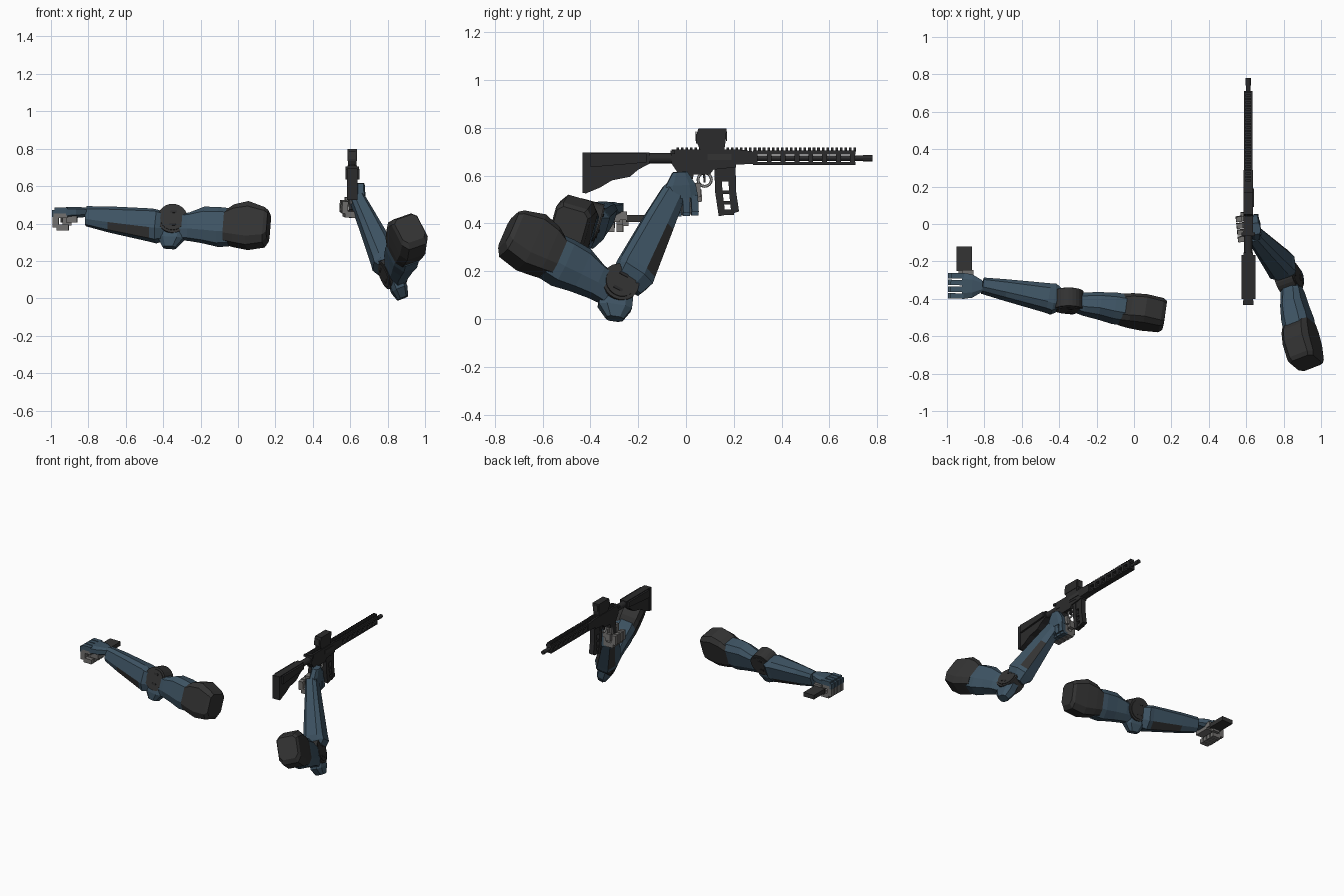
import bpy, bmesh, math
from mathutils import Vector, Matrix

if "Cube" in bpy.data.objects:
    bpy.data.objects.remove(bpy.data.objects["Cube"])


def material(name, rgb):
    m = bpy.data.materials.new(name)
    m.use_nodes = True
    m.diffuse_color = (*rgb, 1)
    bsdf = m.node_tree.nodes["Principled BSDF"]
    bsdf.inputs["Base Color"].default_value = (*rgb, 1)
    bsdf.inputs["Roughness"].default_value = 0.7
    return m


BLUE = material("steel blue armour", (0.048, 0.088, 0.126))
DARK = material("dark grey plating", (0.033, 0.033, 0.033))
GUN = material("gunmetal black", (0.024, 0.024, 0.025))
GREY = material("finger grey", (0.17, 0.165, 0.16))
SILVER = material("light grey metal", (0.4, 0.4, 0.4))
GUN_X = 0.611


def finish(name, bm, *mats):
    bmesh.ops.recalc_face_normals(bm, faces=bm.faces)
    mesh = bpy.data.meshes.new(name)
    bm.to_mesh(mesh)
    bm.free()
    for m in mats:
        mesh.materials.append(m)
    ob = bpy.data.objects.new(name, mesh)
    bpy.context.collection.objects.link(ob)


def box(name, lo, hi, mat, matrix=Matrix()):
    lo, hi = Vector(lo), Vector(hi)
    bm = bmesh.new()
    bmesh.ops.create_cube(bm, size=1)
    size = Matrix.Diagonal((*(hi - lo), 1))
    bm.transform(matrix @ Matrix.Translation((lo + hi) / 2) @ size)
    finish(name, bm, mat)


def gun_box(name, width, y0, y1, z0, z1, mat=GUN):
    box(name, (GUN_X - width / 2, y0, z0), (GUN_X + width / 2, y1, z1), mat)


def cylinder(name, centre, axis, radius, length, mat, sides=24):
    bm = bmesh.new()
    bmesh.ops.create_cone(bm, cap_ends=True, segments=sides, radius1=radius,
                          radius2=radius, depth=length)
    turn = Vector((0, 0, 1)).rotation_difference(Vector(axis)).to_matrix().to_4x4()
    bm.transform(Matrix.Translation(centre) @ turn)
    finish(name, bm, mat)


def prism(name, outline, width, mat=GUN):
    """Extrude a (y, z) outline symmetrically along x."""
    bm = bmesh.new()
    rings = [[bm.verts.new((GUN_X + s * width / 2, y, z)) for y, z in outline] for s in (-1, 1)]
    n = len(outline)
    for i in range(n):
        j = (i + 1) % n
        bm.faces.new((rings[0][i], rings[0][j], rings[1][j], rings[1][i]))
    for r in rings:
        bm.faces.new(r)
    finish(name, bm, mat)


def loft(name, origin, direction, up, stations, mat, panel=None, k=0.55):
    """Chamfered shell; stations are (distance, width, extent up, extent down)."""
    d = Vector(direction).normalized()
    u = Vector(up)
    u = (u - d * u.dot(d)).normalized()
    a = u.cross(d)
    bm = bmesh.new()
    rings = []
    for dist, w, hi, lo in stations:
        h = w / 2
        section = [(h, hi * k), (h * k, hi), (-h * k, hi), (-h, hi * k),
                   (-h, -lo * k), (-h * k, -lo), (h * k, -lo), (h, -lo * k)]
        rings.append([bm.verts.new(Vector(origin) + d * dist + a * p + u * q) for p, q in section])
    for r in range(len(rings) - 1):
        for i in range(8):
            j = (i + 1) % 8
            f = bm.faces.new((rings[r][i], rings[r][j], rings[r + 1][j], rings[r + 1][i]))
            # dark panels on the two lower chamfers along one stretch
            if r == panel and i in (4, 6):
                f.material_index = 1
    bm.faces.new(rings[0])
    bm.faces.new(rings[-1])
    finish(name, bm, mat, DARK)


def arm(side, shoulder, elbow, wrist, axis):
    S, E, W, A = (Vector(v) for v in (shoulder, elbow, wrist, axis))
    A.normalize()
    up_dir, fore_dir = (S - E).normalized(), (W - E).normalized()
    up_in, fore_in = A.cross(up_dir), fore_dir.cross(A)
    reach = (W - E).length
    loft(side + "_upper_arm", E, up_dir, up_in,
         [(0.0, .07, .03, .10), (.09, .11, .04, .10), (.17, .125, .075, .11),
          (.25, .145, .075, .125), (.31, .145, .07, .12)], BLUE)
    loft(side + "_shoulder_cap", E, up_dir, up_in,
         [(.285, .145, .055, .11), (.335, .155, .09, .12), (.41, .158, .11, .132),
          (.50, .155, .08, .115), (.52, .135, .065, .085)], DARK, k=0.68)
    loft(side + "_forearm", E, fore_dir, fore_in,
         [(.02, .075, .03, .10), (.08, .15, .045, .12), (.11, .14, .05, .115),
          (.34, .10, .05, .08), (reach - .02, .075, .045, .055)], BLUE, panel=2)
    outward = -(up_in + fore_in * .3)
    loft(side + "_elbow_guard", E, outward, fore_dir,
         [(.02, .08, .07, .07), (.10, .085, .07, .07), (.15, .06, .04, .03)], BLUE)
    # elbow joint with a raised hub and two slots on each face
    cylinder(side + "_elbow_joint", E, A, .08, .10, DARK)
    for s, label in ((-1, "inner"), (1, "outer")):
        c = E + A * s * .051
        cylinder(f"{side}_{label}_elbow_hub", c, A, .066, .008, DARK)
        for t in (-1, 1):
            frame = Matrix((up_dir, A.cross(up_dir), A)).transposed().to_4x4()
            frame.translation = c + up_in * .035 * t
            box(f"{side}_{label}_elbow_slot", (-.02, -.006, -.006), (.02, .006, .006), GUN, frame)


def hand(side, origin, direction, back, thumb):
    d = Vector(direction).normalized()
    n = Vector(back)
    n = (n - d * n.dot(d)).normalized()
    frame = Matrix((d, n.cross(d), n)).transposed().to_4x4()
    frame.translation = origin
    loft(side + "_hand_back", origin, d, n,
         [(-.02, .06, .02, .03), (.035, .125, .024, .035), (.09, .14, .022, .04)], BLUE)
    box(side + "_palm", (.03, -.055, -.06), (.09, .055, -.025), GREY, frame)
    for i in range(4):
        y = (i - 1.5) * .036
        name = f"{side}_finger_{i + 1}"
        for part, x0, x1, z0, z1, m in (("plate", .08, .15, -.012, .02, BLUE),
                                        ("base", .08, .155, -.035, -.012, GREY),
                                        ("knuckle", .148, .165, -.03, .008, BLUE),
                                        ("middle", .128, .162, -.085, -.03, GREY),
                                        ("tip", .075, .14, -.102, -.07, GREY)):
            box(f"{name}_{part}", (x0, y - .0145, z0), (x1, y + .0145, z1), m, frame)
    y0, y1 = sorted((thumb * .05, thumb * .085))
    box(side + "_thumb_base", (.03, y0, -.05), (.09, y1, -.015), GREY, frame)
    y0, y1 = sorted((thumb * .065, thumb * .09))
    box(side + "_thumb_tip", (.06, y0, -.075), (.11, y1, -.035), GREY, frame)


# Two arms: one stretched along x, one bent up to the rifle grip
arm("far", (.05, -.47, .40), (-.35, -.41, .415), (-.83, -.325, .445), (0, -.96, .27))
hand("far", (-.83, -.332, .465), (-1, .01, 0), (0, 0, 1), -1)
box("thumb_plate", (-.95, -.25, .405), (-.865, -.12, .435), DARK)
arm("near", (.895, -.635, .325), (.825, -.288, .14), (.63, -.045, .55), (-.9, -.31, -.33))
hand("near", (.655, -.024, .595), (-.03, .05, -1), (1, .1, 0), 1)

# Rifle stock and receiver
prism("stock", [(-.432, .697), (-.152, .697), (-.152, .65), (-.2, .625), (-.235, .595),
                (-.31, .58), (-.36, .55), (-.42, .525), (-.432, .53)], .05)
prism("stock_cheek", [(-.40, .692), (-.165, .692), (-.165, .655), (-.40, .635)], .075)
prism("butt_pad", [(-.434, .695), (-.41, .695), (-.41, .53), (-.434, .527)], .056)
cylinder("buffer_tube", (GUN_X, -.09, .672), (0, 1, 0), .022, .2, GUN, 16)
prism("lower_receiver", [(-.06, .69), (.21, .69), (.21, .635), (.115, .625), (.1, .605),
                         (-.03, .605), (-.06, .65)], .05)
prism("upper_receiver", [(-.06, .71), (.215, .71), (.29, .70), (.29, .65), (.2, .645),
                         (-.05, .66)], .052)
gun_box("charging_handle", .07, -.065, -.045, .69, .705)
box("ejection_port", (GUN_X + .025, .09, .665), (GUN_X + .03, .19, .69), DARK)
prism("pistol_grip", [(-.03, .62), (.035, .62), (.005, .465), (-.05, .475)], .04)

# Trigger group
bpy.ops.mesh.primitive_torus_add(location=(GUN_X, .078, .583), rotation=(0, math.pi / 2, 0),
                                 major_radius=.028, minor_radius=.006,
                                 major_segments=16, minor_segments=6)
guard = bpy.context.object
guard.name = "trigger_guard"
guard.data.materials.append(SILVER)
prism("trigger", [(.07, .61), (.08, .61), (.082, .572), (.074, .572)], .012)

# Open-sided magazine
prism("magazine_rear", [(.118, .645), (.145, .645), (.153, .53), (.165, .435), (.137, .43), (.122, .53)], .036)
prism("magazine_front", [(.175, .645), (.207, .645), (.21, .53), (.222, .45), (.19, .44), (.18, .53)], .036)
for z, h in ((.61, .07), (.53, .014), (.487, .014), (.447, .022)):
    gun_box("magazine_bar", .03, .14, .2, z - h / 2, z + h / 2)

# Slotted handguard, barrel and toothed rail
gun_box("handguard_top", .046, .28, .71, .688, .704)
gun_box("handguard_bottom", .04, .28, .71, .645, .656)
for i in range(8):
    y = .29 + i * .058
    gun_box("handguard_post", .046, y - .01, y + .01, .648, .70)
for i in range(40):
    y = -.04 + i * .019
    gun_box("rail_tooth", .03, y, y + .011, .70, .717)
cylinder("barrel", (GUN_X, .48, .673), (0, 1, 0), .011, .56, GUN, 12)
cylinder("muzzle_brake", (GUN_X, .76, .673), (0, 1, 0), .014, .04, GUN, 12)

# Sight with hood and lenses
prism("sight_base", [(.06, .705), (.16, .705), (.165, .74), (.045, .74)], .044)
prism("sight_body", [(.042, .735), (.165, .735), (.17, .798), (.052, .798), (.042, .765)], .05)
for y in (.040, .167):
    gun_box("sight_lens", .034, y, y + .004, .745, .785, DARK)
